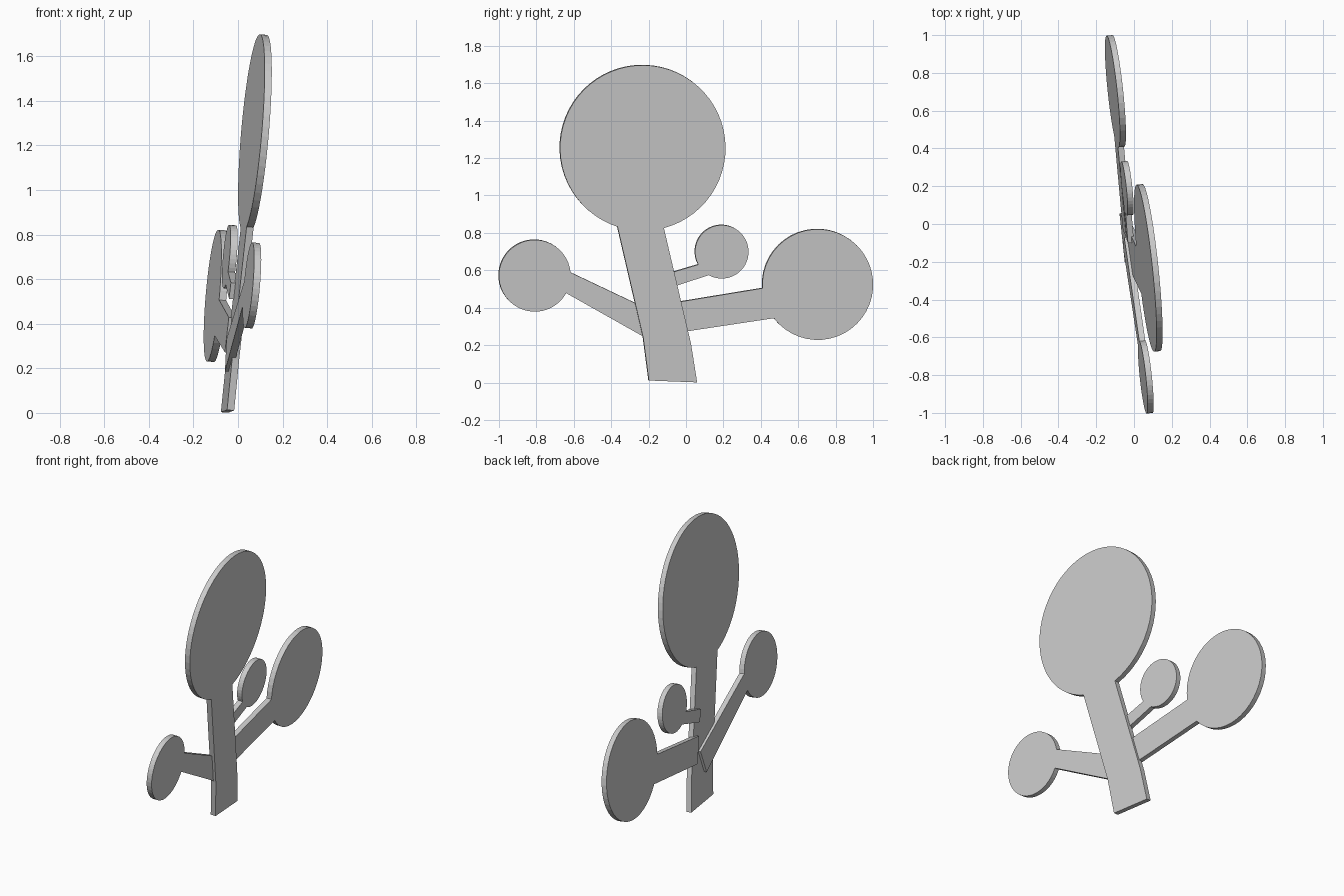
import bpy, bmesh, math
from mathutils import Vector

if "Cube" in bpy.data.objects:
    bpy.data.objects.remove(bpy.data.objects["Cube"])

# The flat tree lies in a slightly tilted plane x = X0 + A*(y-Y0) + B*(z-Z0)
X0, Y0, Z0, A, B = 0.076, -0.2325, 1.255, -0.105, 0.085
THICK = 0.032
NORMAL = Vector((1, -A, -B)).normalized()


def flat_part(name, centre, r, start, end, base, offset=0.0, n=40):
    """Disc outline (arc from start to end, counter-clockwise) running into a stem, extruded."""
    cy, cz = centre
    a0 = math.atan2(start[1] - cz, start[0] - cy)
    a1 = math.atan2(end[1] - cz, end[0] - cy)
    while a1 <= a0:
        a1 += 2 * math.pi
    outline = [(cy + r * math.cos(a0 + (a1 - a0) * i / n),
                cz + r * math.sin(a0 + (a1 - a0) * i / n)) for i in range(n + 1)]
    outline += base
    bm = bmesh.new()
    verts = [bm.verts.new(Vector((X0 + A * (y - Y0) + B * (z - Z0) + offset, y, z))
                          - NORMAL * THICK / 2) for y, z in outline]
    face = bm.faces.new(verts)
    res = bmesh.ops.extrude_face_region(bm, geom=[face], use_keep_orig=True)
    moved = [g for g in res["geom"] if isinstance(g, bmesh.types.BMVert)]
    bmesh.ops.translate(bm, vec=NORMAL * THICK, verts=moved)
    bmesh.ops.recalc_face_normals(bm, faces=bm.faces)
    mesh = bpy.data.meshes.new(name)
    bm.to_mesh(mesh)
    bm.free()
    ob = bpy.data.objects.new(name, mesh)
    bpy.context.collection.objects.link(ob)
    return ob


# Trunk with the large crown
flat_part("trunk_and_crown", (-0.2325, 1.255), 0.4425, (-0.118, 0.82), (-0.372, 0.82),
          [(-0.23, 0.24), (-0.20, 0.012), (0.058, 0.002), (0.025, 0.21)], n=56)

# Branches layered against the left face of the trunk
flat_part("front_branch", (-0.81, 0.572), 0.192, (-0.617, 0.59), (-0.64, 0.478),
          [(-0.12, 0.185), (-0.07, 0.33)], -0.016)
flat_part("back_branch", (0.703, 0.525), 0.296, (0.468, 0.345), (0.404, 0.505),
          [(-0.07, 0.427), (-0.03, 0.27)], -0.014)
flat_part("small_branch", (0.19, 0.70), 0.143, (0.12, 0.575), (0.07, 0.635),
          [(-0.10, 0.583), (-0.08, 0.51)], -0.021)
